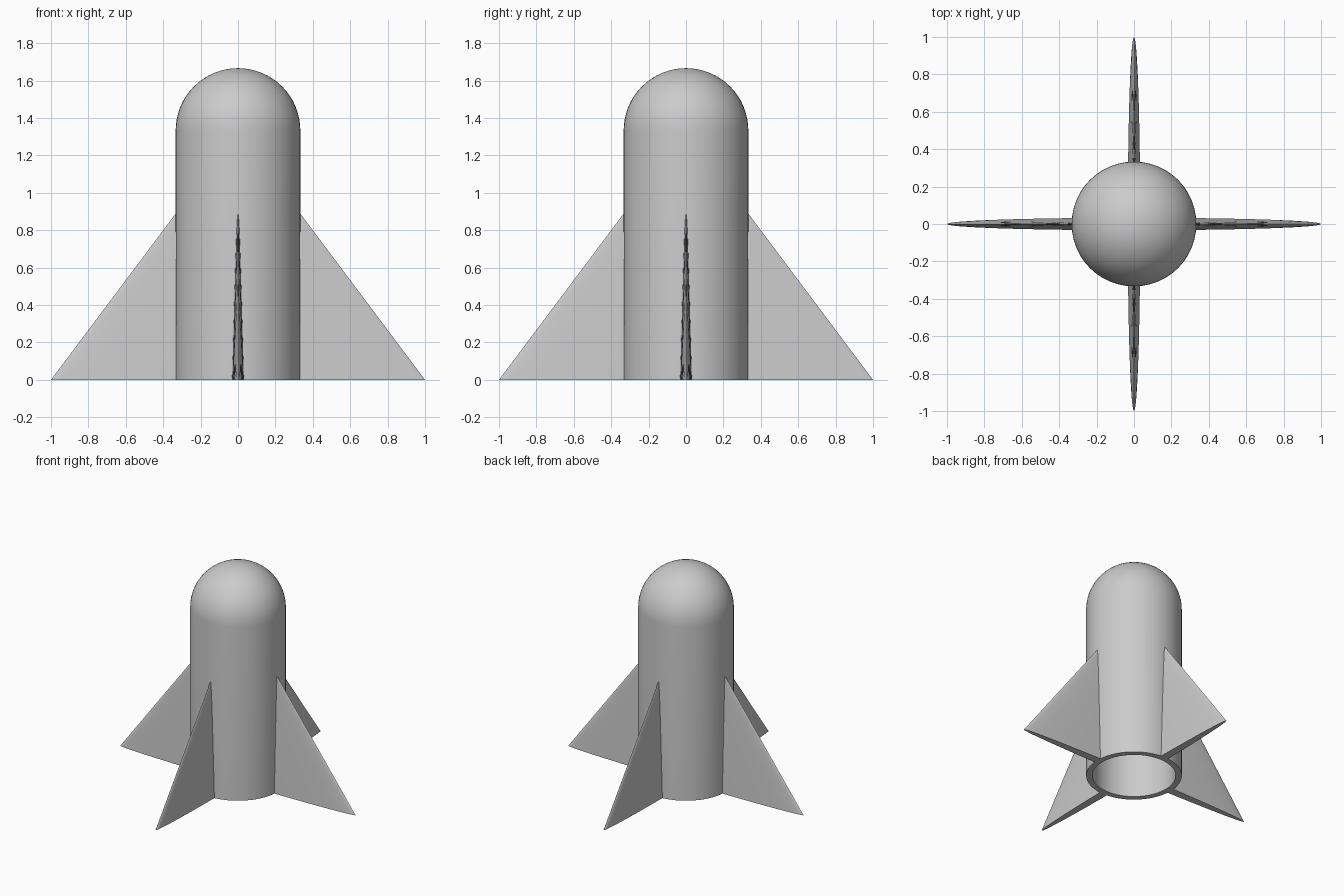
import bpy
import bmesh
from math import sin, cos, pi, radians
from mathutils import Matrix, Vector

if "Cube" in bpy.data.objects:
    bpy.data.objects.remove(bpy.data.objects["Cube"])

OUTER, INNER, SHOULDER = 1 / 3, 0.29, 4 / 3

grey = bpy.data.materials.new("plain_grey")
grey.use_nodes = True
colour = (0.6, 0.6, 0.6, 1)
grey.diffuse_color = colour
grey.node_tree.nodes["Principled BSDF"].inputs["Base Color"].default_value = colour


def finish(bm, name):
    """Turn a bmesh into a smooth, sharp-edged object."""
    bmesh.ops.recalc_face_normals(bm, faces=bm.faces)
    mesh = bpy.data.meshes.new(name)
    bm.to_mesh(mesh)
    bm.free()
    mesh.materials.append(grey)
    obj = bpy.data.objects.new(name, mesh)
    bpy.context.collection.objects.link(obj)
    bpy.ops.object.select_all(action="DESELECT")
    obj.select_set(True)
    bpy.context.view_layer.objects.active = obj
    bpy.ops.object.shade_smooth_by_angle(angle=radians(30))
    return obj


def dome(radius, steps=16):
    """Quarter-circle profile from the shoulder up to the axis."""
    angles = [pi / 2 * i / steps for i in range(steps + 1)]
    return [(radius * cos(a), 0, SHOULDER + radius * sin(a)) for a in angles]


# Hollow round-nosed body: outer wall, open base rim and inner wall
bm = bmesh.new()
profile = dome(OUTER)[::-1] + [(OUTER, 0, 0), (INNER, 0, 0)] + dome(INNER)
verts = [bm.verts.new(p) for p in profile]
edges = [bm.edges.new(pair) for pair in zip(verts, verts[1:])]
bmesh.ops.spin(bm, geom=verts + edges, cent=(0, 0, 0), axis=(0, 0, 1),
               angle=2 * pi, steps=48)
bmesh.ops.remove_doubles(bm, verts=bm.verts, dist=0.0005)
finish(bm, "rocket_body")

# Four fins: slices of a flattened cone, ending inside the body wall
for i, side in enumerate(("left", "back", "right", "front")):
    bm = bmesh.new()
    bmesh.ops.create_cone(bm, cap_ends=True, segments=64, radius1=1, radius2=0,
                          depth=SHOULDER,
                          matrix=Matrix.Translation((0, 0, SHOULDER / 2)))
    bmesh.ops.scale(bm, vec=Vector((1, OUTER / 10, 1)), verts=bm.verts)
    bmesh.ops.bisect_plane(bm, geom=bm.verts[:] + bm.edges[:] + bm.faces[:],
                           plane_co=(0.31, 0, 0), plane_no=(1, 0, 0),
                           clear_inner=True)
    bmesh.ops.holes_fill(bm, edges=bm.edges, sides=0)
    bmesh.ops.rotate(bm, cent=(0, 0, 0), verts=bm.verts,
                     matrix=Matrix.Rotation(i * pi / 2, 3, "Z"))
    finish(bm, side + "_fin")
